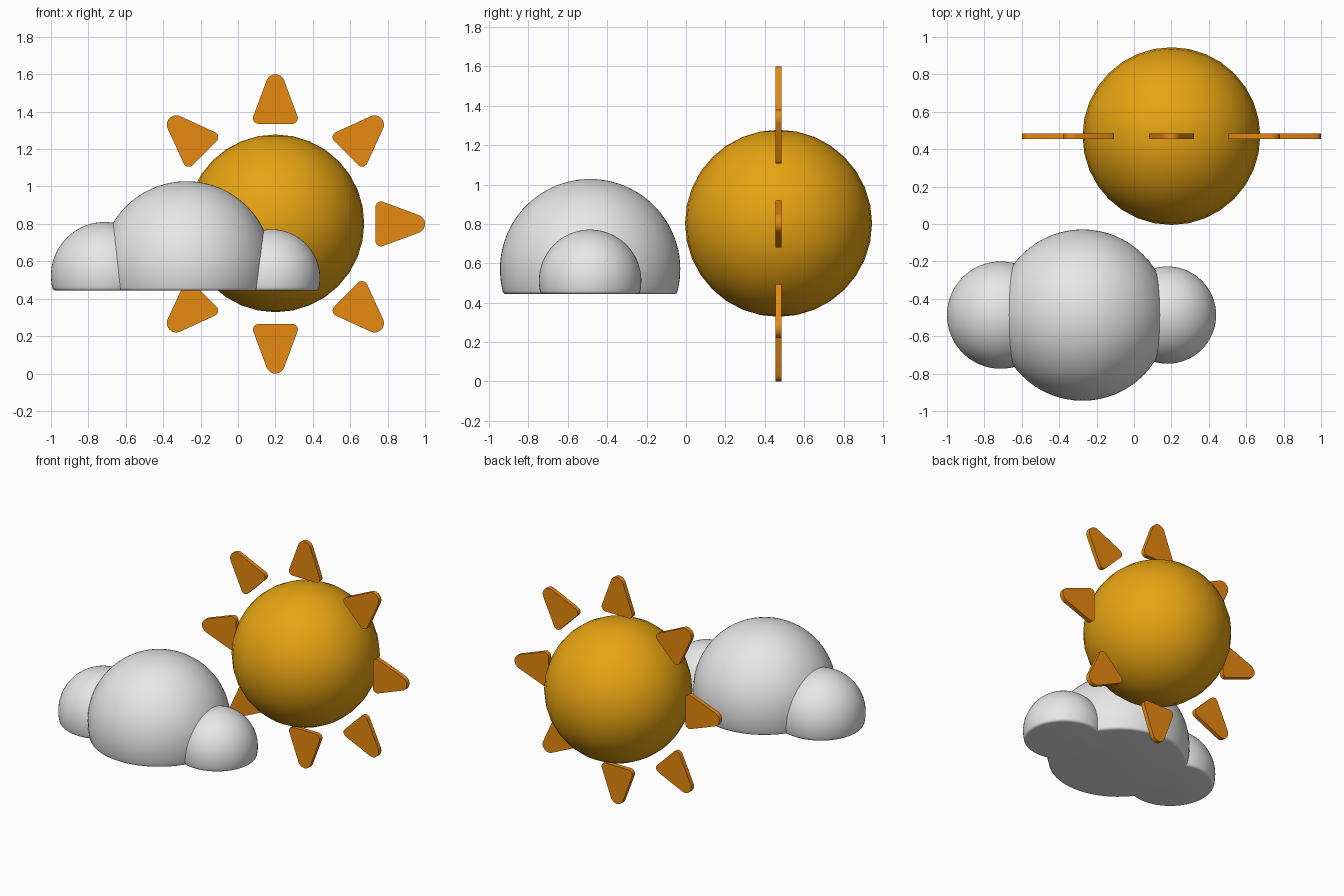
import bpy, bmesh, math
from mathutils import Vector, Matrix

if "Cube" in bpy.data.objects:
    bpy.data.objects.remove(bpy.data.objects["Cube"])


def material(name, rgb):
    m = bpy.data.materials.new(name)
    m.diffuse_color = (*rgb, 1)
    m.use_nodes = True
    m.node_tree.nodes["Principled BSDF"].inputs["Base Color"].default_value = m.diffuse_color
    return m


SUN = material("golden yellow", (0.80, 0.37, 0.006))
RAY = material("orange", (0.80, 0.25, 0.005))
CLOUD = material("cloud white", (0.80, 0.80, 0.80))


def finish(name, bm, mat, loc, angle):
    bmesh.ops.recalc_face_normals(bm, faces=bm.faces)
    me = bpy.data.meshes.new(name)
    bm.to_mesh(me)
    bm.free()
    me.materials.append(mat)
    ob = bpy.data.objects.new(name, me)
    ob.location = loc
    bpy.context.collection.objects.link(ob)
    bpy.ops.object.select_all(action='DESELECT')
    ob.select_set(True)
    bpy.context.view_layer.objects.active = ob
    bpy.ops.object.shade_smooth_by_angle(angle=math.radians(angle))
    return ob


# Sun ball
bm = bmesh.new()
bmesh.ops.create_uvsphere(bm, u_segments=32, v_segments=16, radius=0.475)
finish("sun_ball", bm, SUN, (0.20, 0.47, 0.803), 40)


# Rays: rounded triangles around the sun, in the x-z plane
def arc(cx, cz, r, a0, a1, n=8):
    return [(cx + r * math.cos(math.radians(a0 + (a1 - a0) * i / n)),
             cz + r * math.sin(math.radians(a0 + (a1 - a0) * i / n))) for i in range(n + 1)]


TILT = 19  # slope of the ray sides
outline = (arc(0.09, 0.565, 0.03, -90, TILT)
           + arc(0, 0.75, 0.05, TILT, 180 - TILT, 12)
           + arc(-0.09, 0.565, 0.03, 180 - TILT, 270))
for i in range(8):
    bm = bmesh.new()
    face = bm.faces.new([bm.verts.new((x, -0.015, z)) for x, z in outline])
    ext = bmesh.ops.extrude_face_region(bm, geom=[face])
    bmesh.ops.translate(bm, vec=(0, 0.03, 0),
                        verts=[v for v in ext["geom"] if isinstance(v, bmesh.types.BMVert)])
    bmesh.ops.rotate(bm, verts=bm.verts, matrix=Matrix.Rotation(i * math.pi / 4, 3, 'Y'))
    finish(f"sun_ray_{i + 1}", bm, RAY, (0.20, 0.47, 0.80), 30)


# Cloud puffs: spheres with a flat, slightly rounded underside, as a lathed profile
BASE_Z, EDGE = 0.443, 0.02


def puff(name, x, z, r):
    low = BASE_Z - z
    # rounding circle tangent to both the sphere and the flat base
    cz = low + EDGE
    cx = math.sqrt((r - EDGE) ** 2 - cz ** 2)
    start = math.degrees(math.atan2(cz, cx))
    profile = arc(0, 0, r, 90, start, 28) + arc(cx, cz, EDGE, start, -90, 6)[1:] + [(0, low)]
    bm = bmesh.new()
    verts = [bm.verts.new((px, 0, pz)) for px, pz in profile]
    edges = [bm.edges.new(pair) for pair in zip(verts, verts[1:])]
    bmesh.ops.spin(bm, geom=verts + edges, cent=(0, 0, 0), axis=(0, 0, 1),
                   angle=math.tau, steps=64)
    bmesh.ops.remove_doubles(bm, verts=bm.verts, dist=1e-4)
    finish(name, bm, CLOUD, (x, -0.487, z), 40)


puff("cloud_middle", -0.275, 0.570, 0.458)
puff("cloud_left", -0.713, 0.523, 0.287)
puff("cloud_right", 0.179, 0.511, 0.260)
